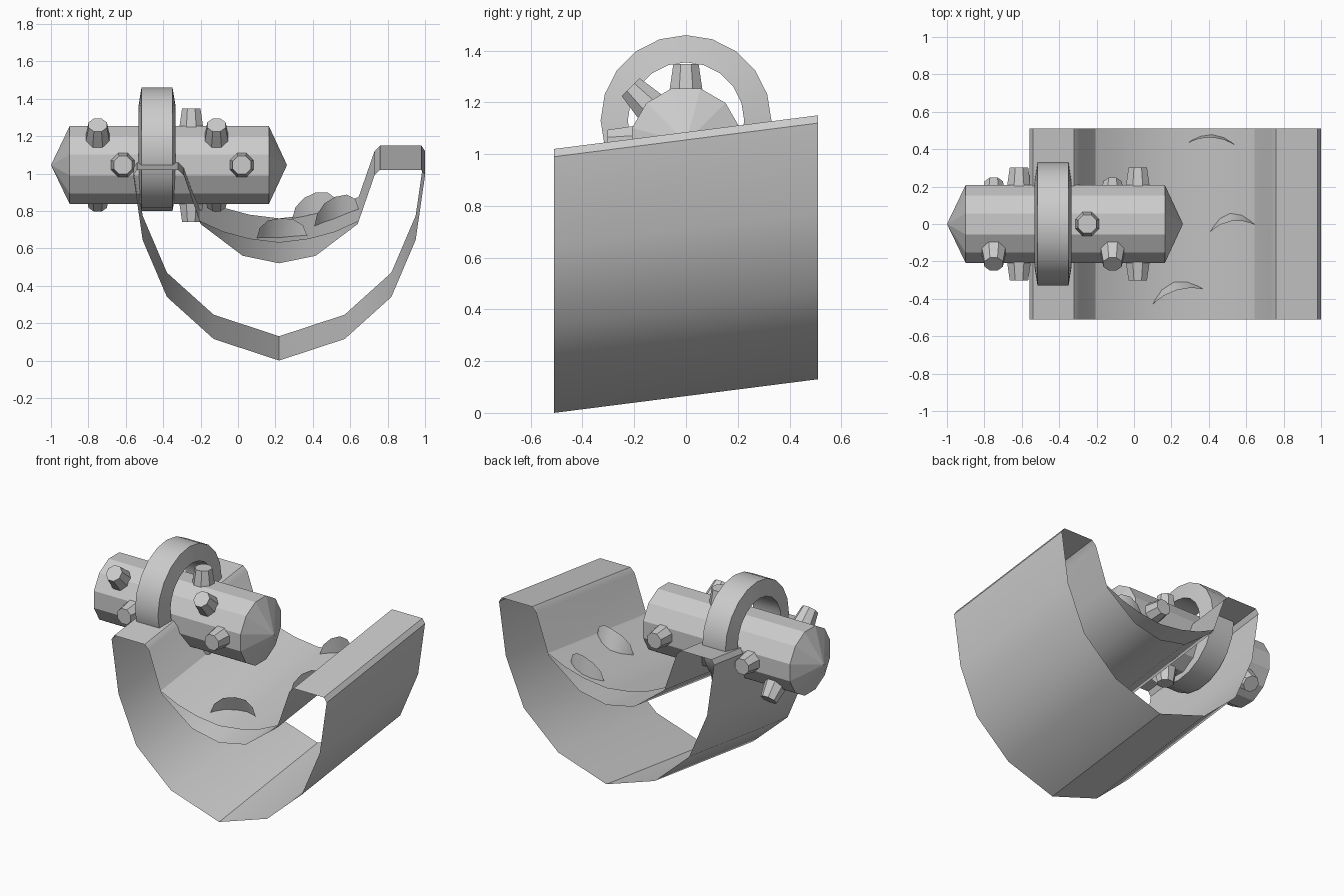
import bpy, bmesh
from math import sin, cos, pi, radians, sqrt
from mathutils import Vector, Matrix

if "Cube" in bpy.data.objects:
    bpy.data.objects.remove(bpy.data.objects["Cube"])

CX, Y0, Y1, RISE = 0.22, -0.51, 0.51, 0.13
LOG_Z = 1.045


def slope(y):
    return (y - Y0) * RISE / (Y1 - Y0)


def finish(name, bm, smooth=None):
    bmesh.ops.recalc_face_normals(bm, faces=bm.faces)
    mesh = bpy.data.meshes.new(name)
    bm.to_mesh(mesh)
    bm.free()
    ob = bpy.data.objects.new(name, mesh)
    bpy.context.collection.objects.link(ob)
    if smooth:
        bpy.ops.object.select_all(action='DESELECT')
        ob.select_set(True)
        bpy.context.view_layer.objects.active = ob
        bpy.ops.object.shade_smooth_by_angle(angle=radians(smooth))
    return ob


def sloped_sheet(name, half, closed):
    """Mirror a half profile about CX and run it up the slope, open ended."""
    left = [(-u, z) for u, z in reversed(half) if u > 0]
    pts = half + left if closed else left + half
    bm = bmesh.new()
    rows = [[bm.verts.new((CX + u, y, z + slope(y))) for u, z in pts] for y in (Y0, Y1)]
    n = len(pts)
    for i in range(n if closed else n - 1):
        j = (i + 1) % n
        bm.faces.new((rows[0][i], rows[0][j], rows[1][j], rows[1][i]))
    return finish(name, bm, 35)


def lathe(bm, profile, sides, axis_point, direction, offset=0.0, loop=False):
    """Revolve (radius, distance) pairs around a direction; radius 0 is a tip."""
    d = Vector(direction).normalized()
    rot = d.to_track_quat('Z', 'Y').to_matrix()
    rings = []
    for r, h in profile:
        count = sides if r > 0 else 1
        ring = []
        for k in range(count):
            a = offset + 2 * pi * k / sides
            ring.append(bm.verts.new(Vector(axis_point) + rot @ Vector((r * cos(a), r * sin(a), h))))
        rings.append(ring)
    pairs = list(zip(rings, rings[1:])) + ([(rings[-1], rings[0])] if loop else [])
    for a, b in pairs:
        for k in range(sides):
            quad = [a[k % len(a)], a[(k + 1) % len(a)], b[(k + 1) % len(b)], b[k % len(b)]]
            bm.faces.new(list(dict.fromkeys(quad)))
    return rings


# Trough: outer shell, rims and inner channel, open at both ends
trough = [(0, 0), (0.35, 0.115), (0.60, 0.34), (0.73, 0.645), (0.78, 0.99), (0.76, 1.02),
          (0.54, 1.02), (0.51, 0.99), (0.42, 0.73), (0.195, 0.56), (0, 0.52)]
half_ring = trough[:-1] + [trough[-1]]
sloped_sheet("trough", half_ring, True)

# Water surface in the channel
water = [(0, 0.63), (0.16, 0.65), (0.30, 0.688), (0.425, 0.745)]
sloped_sheet("water", water, False)


def water_z(x, y):
    u = min(abs(x - CX), 0.424)
    for (u0, z0), (u1, z1) in zip(water, water[1:]):
        if u <= u1:
            return z0 + (z1 - z0) * (u - u0) / (u1 - u0) + slope(y)


# Curled foam crests
def foam(name, x, y, turn, half_width, base_bow, top_bow, height):
    bm = bmesh.new()
    rot = Matrix.Rotation(radians(turn), 3, 'Z')
    cols = []
    for i in range(7):
        t = -cos(pi * i / 6)
        s = 1 - t * t
        col = []
        for bow, h in ((base_bow, 0), (top_bow, height)):
            p = rot @ Vector((t * half_width, bow * s, 0))
            px, py = x + p.x, y + p.y
            col.append(bm.verts.new((px, py, water_z(px, py) + h * sqrt(max(s, 0)))))
        cols.append(col)
    for a, b in zip(cols, cols[1:]):
        bm.faces.new((a[0], b[0], b[1], a[1]))
    bmesh.ops.remove_doubles(bm, verts=bm.verts, dist=0.001)
    finish(name, bm, 40)


foam("foam_front", 0.235, -0.388, 17, 0.14, 0.08, 0.035, 0.11)
foam("foam_middle", 0.527, -0.022, 9, 0.12, 0.08, 0.038, 0.12)
foam("foam_back", 0.415, 0.428, -3, 0.125, 0.05, 0.035, 0.115)

# Log with pointed ends
bm = bmesh.new()
R = 0.216
lathe(bm, [(0, -1.0), (R, -0.90), (R, 0.165), (0, 0.262)], 12, (0, 0, LOG_Z), (1, 0, 0), radians(15))
finish("log", bm)

# Branch stubs, each in an opposite pair
bm = bmesh.new()
for x, d in ((-0.75, (0, -1, 1)), (-0.615, (0, 1, 0)), (-0.25, (0, 0, 1)),
             (-0.115, (0, -1, 1)), (0.02, (0, 1, 0))):
    for s in (1, -1):
        rings = lathe(bm, [(0.074, 0.17), (0.053, 0.303)], 8, (x, 0, LOG_Z),
                      Vector(d) * s, radians(22.5))
        bm.faces.new(rings[1])
finish("branch_stubs", bm)

# Swim ring around the log
bm = bmesh.new()
lathe(bm, [(0.33, -0.083), (0.33, 0.083), (0.225, 0.1), (0.225, -0.1)], 20,
      (-0.433, 0, 1.13), (1, 0, 0), 0, True)
finish("ring", bm, 35)
